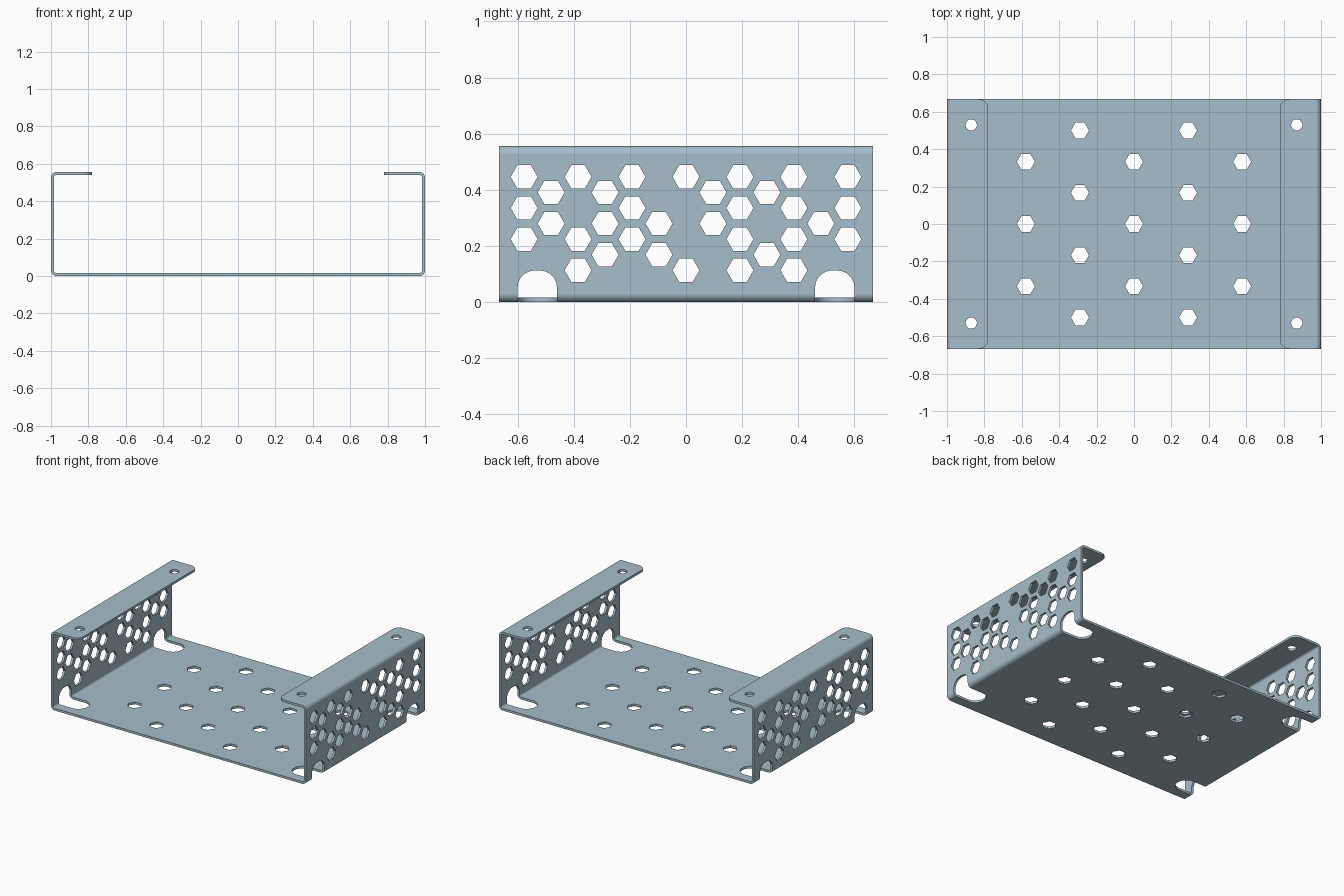
import bpy, bmesh
from math import sin, cos, pi, radians

cube = bpy.data.objects.get("Cube")
if cube:
    bpy.data.objects.remove(cube, do_unlink=True)

DEPTH, HEIGHT, THICK, BEND = 0.667, 0.556, 0.016, 0.03
LIP = 0.78                    # inner edge of the top flanges
HEX, PITCH = 0.048, 0.111     # hexagon radius and row spacing
COL = PITCH * sin(pi / 3)

steel = bpy.data.materials.new("blue_grey_steel")
steel.use_nodes = True
colour = (0.39, 0.51, 0.58, 1)
steel.diffuse_color = colour
steel.node_tree.nodes["Principled BSDF"].inputs["Base Color"].default_value = colour


def arc(cx, cy, r, start, end, steps):
    angles = [radians(start + (end - start) * i / steps) for i in range(steps + 1)]
    return [(cx + r * cos(a), cy + r * sin(a)) for a in angles]


def prism(bm, outline, axis, low, high):
    """Extrude a 2D outline along the given axis."""
    place = {"x": lambda u, v, w: (w, u, v),
             "y": lambda u, v, w: (u, w, v),
             "z": lambda u, v, w: (u, v, w)}[axis]
    face = bm.faces.new([bm.verts.new(place(u, v, low)) for u, v in outline])
    new = bmesh.ops.extrude_face_region(bm, geom=[face])["geom"]
    shift = place(0, 0, high - low)
    bmesh.ops.translate(bm, vec=shift, verts=[g for g in new if isinstance(g, bmesh.types.BMVert)])


def finish(bm, name):
    bmesh.ops.recalc_face_normals(bm, faces=bm.faces[:])
    mesh = bpy.data.meshes.new(name)
    bm.to_mesh(mesh)
    bm.free()
    obj = bpy.data.objects.new(name, mesh)
    bpy.context.collection.objects.link(obj)
    mesh.materials.append(steel)
    return obj


# Folded sheet: outer and inner lines share their bend centres
def sheet_line(inset):
    r = BEND - inset
    right = [(LIP, HEIGHT - inset)]
    right += arc(1 - BEND, HEIGHT - BEND, r, 90, 0, 8)
    right += arc(1 - BEND, BEND, r, 0, -90, 8)
    return right + [(-x, z) for x, z in reversed(right)]


bm = bmesh.new()
prism(bm, sheet_line(0) + sheet_line(THICK)[::-1], "y", -DEPTH, DEPTH)
# Rounded flange corners
corners = [e for e in bm.edges
           if all(abs(abs(v.co.x) - LIP) < 1e-4 for v in e.verts)
           and abs(e.verts[0].co.y - e.verts[1].co.y) < 1e-4
           and abs(e.verts[0].co.z - e.verts[1].co.z) < 0.1]
bmesh.ops.bevel(bm, geom=corners, offset=0.05, segments=8, profile=0.5, affect="EDGES")
bracket = finish(bm, "folded_bracket")

# Side wall cuts: rows of hexagons (counted from the top) and cable arches
columns = ["012", "01", "023", "012", "012", "12", "03", "01", "0123", "02", "0123", "1", "012"]
bm = bmesh.new()
for i, rows in enumerate(columns):
    for row in rows:
        z = 0.446 - PITCH * (int(row) + 0.5 * (i % 2))
        prism(bm, arc((i - 6) * COL, z, HEX, 0, 300, 5), "x", -1.1, 1.1)
for y in (-0.53, 0.53):
    for side in (-1, 1):
        arch = [(y + 0.07, -0.05)] + arc(y + 0.01, 0.052, 0.06, 0, 90, 8)
        arch += arc(y - 0.01, 0.052, 0.06, 90, 180, 8) + [(y - 0.07, -0.05)]
        prism(bm, arch, "x", *sorted((side * 0.95, side * 1.1)))
wall_cutter = finish(bm, "wall_cutter")

# Floor hexagons, floor slots and flange screw holes
bm = bmesh.new()
for i in range(-2, 3):
    for y in ((-0.5, -0.167, 0.167, 0.5) if i % 2 else (-0.333, 0, 0.333)):
        prism(bm, arc(i * 0.289, y, HEX, 0, 300, 5), "z", -0.05, 0.04)
for side in (-1, 1):
    for y in (-0.53, 0.53):
        slot = arc(side * 0.88, y, 0.07, 90, 90 + side * 180, 16)
        slot += [(side * 1.1, y - 0.07), (side * 1.1, y + 0.07)]
        prism(bm, slot, "z", -0.06, 0.04)
        prism(bm, arc(side * 0.87, y, 0.03, 0, 345, 23), "z", 0.5, 0.6)
floor_cutter = finish(bm, "floor_cutter")

bpy.ops.object.select_all(action="DESELECT")
bpy.context.view_layer.objects.active = bracket
bracket.select_set(True)
for cutter in (wall_cutter, floor_cutter):
    cutter.hide_render = True
    mod = bracket.modifiers.new("cut", "BOOLEAN")
    mod.operation, mod.solver, mod.object = "DIFFERENCE", "EXACT", cutter
    bpy.ops.object.modifier_apply(modifier=mod.name)
    bpy.data.objects.remove(cutter, do_unlink=True)

# Smooth bends, flat sheet
bpy.ops.object.shade_smooth_by_angle(angle=radians(30))
weighted = bracket.modifiers.new("flat_faces", "WEIGHTED_NORMAL")
weighted.keep_sharp = True
